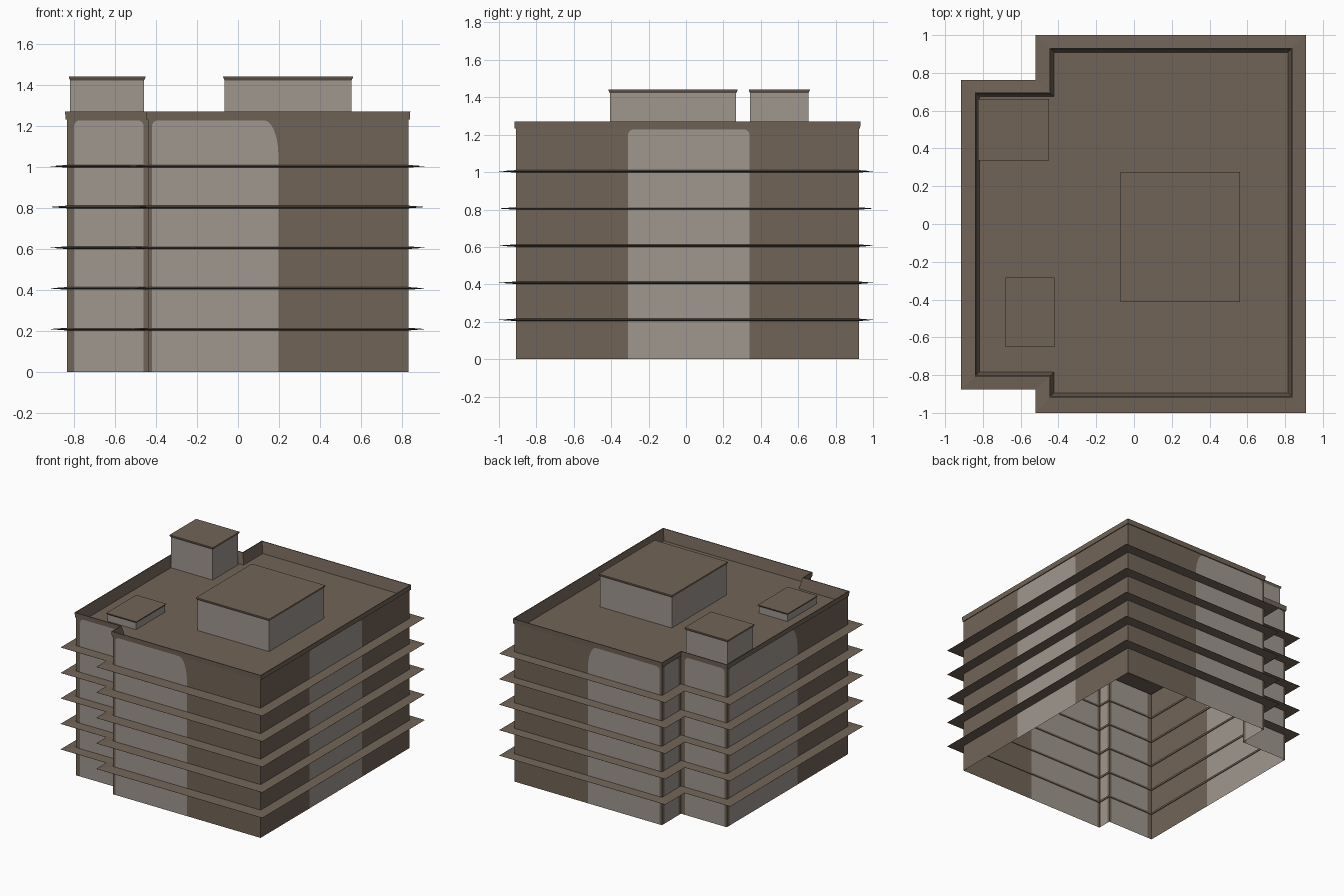
import bpy
import math

if "Cube" in bpy.data.objects:
    bpy.data.objects.remove(bpy.data.objects["Cube"])


def material(name, rgb):
    m = bpy.data.materials.new(name)
    m.diffuse_color = (*rgb, 1)
    m.use_nodes = True
    m.node_tree.nodes["Principled BSDF"].inputs["Base Color"].default_value = m.diffuse_color
    return m


BROWN = material("brown_cladding", (0.165, 0.127, 0.095))
GREY = material("warm_grey_panel", (0.35, 0.31, 0.275))


def make(name, verts, faces, mats):
    me = bpy.data.meshes.new(name)
    me.from_pydata(verts, [], faces)
    me.materials.append(BROWN)
    me.materials.append(GREY)
    for p, k in zip(me.polygons, mats):
        p.material_index = k
    ob = bpy.data.objects.new(name, me)
    bpy.context.collection.objects.link(ob)
    return ob


WALL = (-0.835, -0.44, 0.832, -0.91, -0.80, 0.69, 0.925)
SLAB = (-0.915, -0.522, 0.91, -1.0, -0.877, 0.762, 1.0)


def outline(c, d=0.0):
    """Counter-clockwise footprint: main block with a narrower left wing, grown by d."""
    x0, x1, x2, y0, y1, y2, y3 = c
    x0, x1, x2 = x0 - d, x1 - d, x2 + d
    y0, y1, y2, y3 = y0 - d, y1 - d, y2 + d, y3 + d
    return [(x1, y0), (x2, y0), (x2, y3), (x1, y3),
            (x1, y2), (x0, y2), (x0, y1), (x1, y1)]


def loft(name, rings, mats, closed=False, cap=False):
    """Skin a list of (outline, z) rings; mats gives one colour index per band."""
    n = len(rings[0][0])
    verts = [(x, y, z) for pts, z in rings for x, y in pts]
    faces, cols = [], []
    for r in range(len(rings) if closed else len(rings) - 1):
        a, b = r * n, ((r + 1) % len(rings)) * n
        for i in range(n):
            j = (i + 1) % n
            faces.append((a + i, a + j, b + j, b + i))
            cols.append(mats[r])
    if cap:
        faces.append(tuple(range((len(rings) - 1) * n, len(rings) * n)))
        cols.append(0)
    return make(name, verts, faces, cols)


# Facade sheets: each has a grey panel with rounded top corners on brown
TOP, PANEL = 1.232, 1.228


def wall(name, p, q, start, end, ra, rb):
    length = math.dist(p, q)
    if end <= 0:
        end += length

    def height(t):
        h = PANEL
        for dist, (w, v) in ((t - start, ra), (end - t, rb)):
            if dist < w:
                u = 1 - max(dist, 0) / w
                h = min(h, PANEL - v + v * math.sqrt(max(0, 1 - u * u)))
        return h

    steps = [0, 0.03, 0.13, 0.3, 0.5, 0.75, 1]
    ts = sorted({start + ra[0] * s for s in steps} | {end - rb[0] * s for s in steps})
    verts, faces, cols = [], [], []

    def quad(t0, t1, lo0, lo1, hi0, hi1, col):
        k = len(verts)
        for t, z in ((t0, lo0), (t1, lo1), (t1, hi1), (t0, hi0)):
            f = t / length
            verts.append((p[0] + (q[0] - p[0]) * f, p[1] + (q[1] - p[1]) * f, z))
        faces.append((k, k + 1, k + 2, k + 3))
        cols.append(col)

    quad(0, start, 0, 0, TOP, TOP, 0)
    quad(end, length, 0, 0, TOP, TOP, 0)
    for t0, t1 in zip(ts, ts[1:]):
        h0, h1 = height(t0), height(t1)
        quad(t0, t1, 0, 0, h0, h1, 1)
        quad(t0, t1, h0, h1, TOP, TOP, 0)
    make(name, verts, faces, cols)


small, big = (0.03, 0.03), (0.07, 0.17)
specs = [("front_wall", 0.02, 0.637, small, big),
         ("right_wall", 0.60, 1.25, small, small),
         ("back_wall", 0.635, -0.02, big, small),
         ("back_step_wall", 0.03, -0.03, small, small),
         ("wing_back_wall", 0.035, -0.02, small, small),
         ("left_wall", 0.03, 0.87, small, big),
         ("wing_front_wall", 0.035, -0.02, small, small),
         ("front_step_wall", 0.02, -0.02, small, small)]
base = outline(WALL)
for i, (name, s, e, ra, rb) in enumerate(specs):
    wall(name, base[i], base[(i + 1) % 8], s, e, ra, rb)

# Parapet and flat roof
ROOF = 1.185
loft("parapet_and_roof",
     [(base, TOP), (outline(WALL, 0.006), TOP), (outline(WALL, 0.008), 1.27),
      (outline(WALL, 0.002), 1.27), (outline(WALL, -0.016), ROOF)],
     [0] * 4, cap=True)

# Tapered floor ledges: hollow rings that thin out to a sharp outer edge
for k in range(5):
    z = 0.21 + 0.1985 * k
    loft(f"floor_ledge_{k + 1}",
         [(outline(SLAB), z - 0.0005), (outline(SLAB), z + 0.0005),
          (outline(WALL, -0.006), z + 0.007), (outline(WALL, -0.006), z - 0.007)],
         [0] * 4, closed=True)


# Rooftop boxes: grey sides, brown flared lip and brown lid
def roof_box(name, x0, x1, y0, y1, top, lip):
    def rect(d):
        return [(x0 - d, y0 - d), (x1 + d, y0 - d), (x1 + d, y1 + d), (x0 - d, y1 + d)]
    loft(name, [(rect(0), ROOF - 0.005), (rect(0), top - lip),
                (rect(0.007), top - lip * 0.3), (rect(0.007), top)],
         [1, 0, 0], cap=True)


roof_box("plant_room", -0.065, 0.553, -0.407, 0.268, 1.442, 0.02)
roof_box("stair_tower", -0.818, -0.458, 0.343, 0.655, 1.442, 0.02)
roof_box("low_vent", -0.672, -0.427, -0.645, -0.29, 1.25, 0.012)
